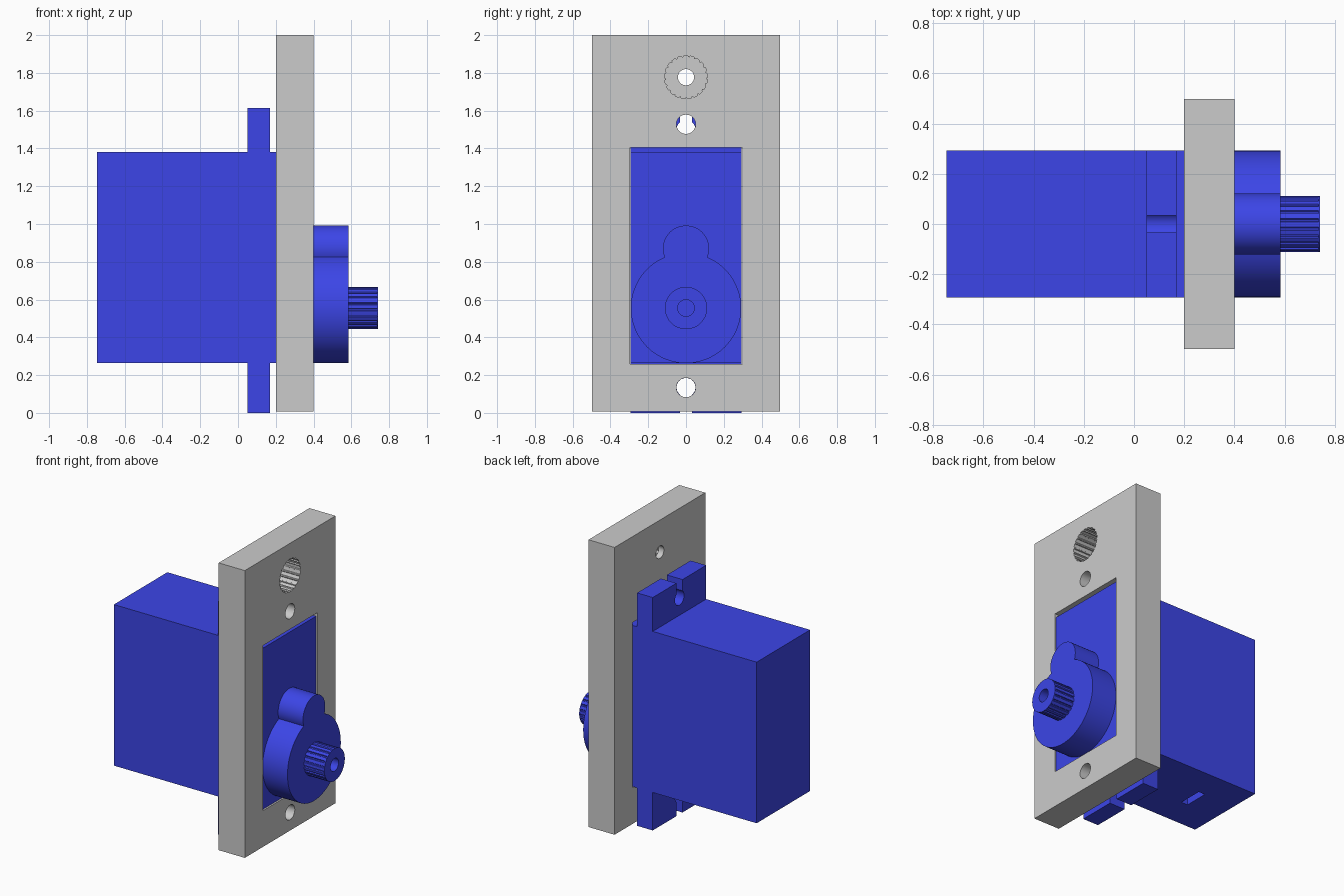
import bpy, bmesh, math

if "Cube" in bpy.data.objects:
    bpy.data.objects.remove(bpy.data.objects["Cube"])


def material(name, rgb):
    m = bpy.data.materials.new(name)
    m.diffuse_color = (*rgb, 1)
    m.use_nodes = True
    m.node_tree.nodes["Principled BSDF"].inputs["Base Color"].default_value = m.diffuse_color
    return m


BLUE = material("servo blue", (0.045, 0.06, 0.8))
GREY = material("plate grey", (0.6, 0.6, 0.6))


def prism(name, pts, x0, x1, mat):
    """Extrude a (y, z) outline along x."""
    bm = bmesh.new()
    face = bm.faces.new([bm.verts.new((x0, y, z)) for y, z in pts])
    new = bmesh.ops.extrude_face_region(bm, geom=[face])["geom"]
    bmesh.ops.translate(bm, vec=(x1 - x0, 0, 0),
                        verts=[v for v in new if isinstance(v, bmesh.types.BMVert)])
    bmesh.ops.recalc_face_normals(bm, faces=bm.faces)
    me = bpy.data.meshes.new(name)
    bm.to_mesh(me)
    bm.free()
    me.materials.append(mat)
    ob = bpy.data.objects.new(name, me)
    bpy.context.collection.objects.link(ob)
    return ob


def rect(y0, y1, z0, z1):
    return [(y0, z0), (y1, z0), (y1, z1), (y0, z1)]


def arc(z, r, a0, a1, n):
    """Arc about (0, z); angle 0 points to +y."""
    return [(r * math.cos(a0 + (a1 - a0) * i / n), z + r * math.sin(a0 + (a1 - a0) * i / n))
            for i in range(n + 1)]


def circle(z, r, n=32):
    return arc(z, r, 0, math.tau, n)[:-1]


def spline(z, r, teeth=21):
    """Toothed outline with shallow grooves."""
    pts = []
    for i in range(teeth):
        for f, rad in ((0, r), (0.3, r), (0.6, r), (0.7, r - 0.007), (0.9, r - 0.007)):
            a = math.tau * (i + f) / teeth
            pts.append((rad * math.cos(a), z + rad * math.sin(a)))
    return pts


def cut(ob, *cutters):
    bpy.context.view_layer.objects.active = ob
    for c in cutters:
        c.hide_render = True
        mod = ob.modifiers.new("cut", "BOOLEAN")
        mod.operation = "DIFFERENCE"
        mod.solver = "EXACT"
        mod.object = c
        bpy.ops.object.modifier_apply(modifier=mod.name)
        bpy.data.objects.remove(c)


W, BOTTOM, TOP, AXLE = 0.293, 0.263, 1.38, 0.555

# mounting plate with window, screw holes and toothed socket
plate = prism("mounting_plate", rect(-0.497, 0.497, 0.008, 2.0), 0.2, 0.4, GREY)
cut(plate,
    prism("window", rect(-W - 0.003, 0.3, 0.259, 1.404), 0.1, 0.5, GREY),
    prism("lower_hole", circle(0.134, 0.051), 0.1, 0.5, GREY),
    prism("upper_hole", circle(1.528, 0.051), 0.1, 0.5, GREY),
    prism("socket", spline(1.777, 0.114), 0.24, 0.5, GREY),
    prism("socket_hole", circle(1.777, 0.043), 0.1, 0.5, GREY))

# motor case with cable slot underneath
case = prism("motor_case", rect(-W, W, BOTTOM, TOP), -0.747, 0.393, BLUE)
cut(case, prism("cable_slot", rect(-0.085, 0.085, 0.2, 0.4), -0.51, -0.46, BLUE))

# mounting tabs with keyhole slots open to the outside
SLOT, R = 0.033, 0.05
a = math.acos(SLOT / R)
for name, inner, outer, zc in (("upper_tab", TOP, 1.615, 1.5), ("lower_tab", BOTTOM, 0.0, 0.135)):
    s = 1 if outer > inner else -1
    keyhole = [(y, zc + s * z) for y, z in arc(0, R, a, -math.pi - a, 28)]
    prism(name, [(-W, inner), (W, inner), (W, outer), (SLOT, outer)] + keyhole
          + [(-SLOT, outer), (-W, outer)], 0.05, 0.17, BLUE)

# gear housing: large round with a smaller round merged above
R1, R2, D = 0.292, 0.122, 0.315
k = (D * D + R1 * R1 - R2 * R2) / (2 * D)
a1, a2 = math.acos(k / R1), math.acos((D - k) / R2)
h = math.pi / 2
outline = arc(AXLE, R1, h + a1, h + math.tau - a1, 72)
outline += arc(AXLE + D, R2, -h + a2, -h + math.tau - a2, 36)[1:-1]
housing = prism("gear_housing", outline, 0.393, 0.584, BLUE)

# toothed output shaft with a plain rim at the tip and a screw hole
shaft = prism("output_shaft", spline(AXLE, 0.112), 0.584, 0.735, BLUE)
rim = prism("shaft_rim", circle(AXLE, 0.112, 48), 0.735, 0.741, BLUE)
for ob in (shaft, rim):
    cut(ob, prism("shaft_hole", circle(AXLE, 0.044), 0.59, 0.8, BLUE))

for ob in bpy.context.collection.objects:
    ob.select_set(True)
bpy.context.view_layer.objects.active = plate
bpy.ops.object.shade_smooth_by_angle(angle=math.radians(30))
